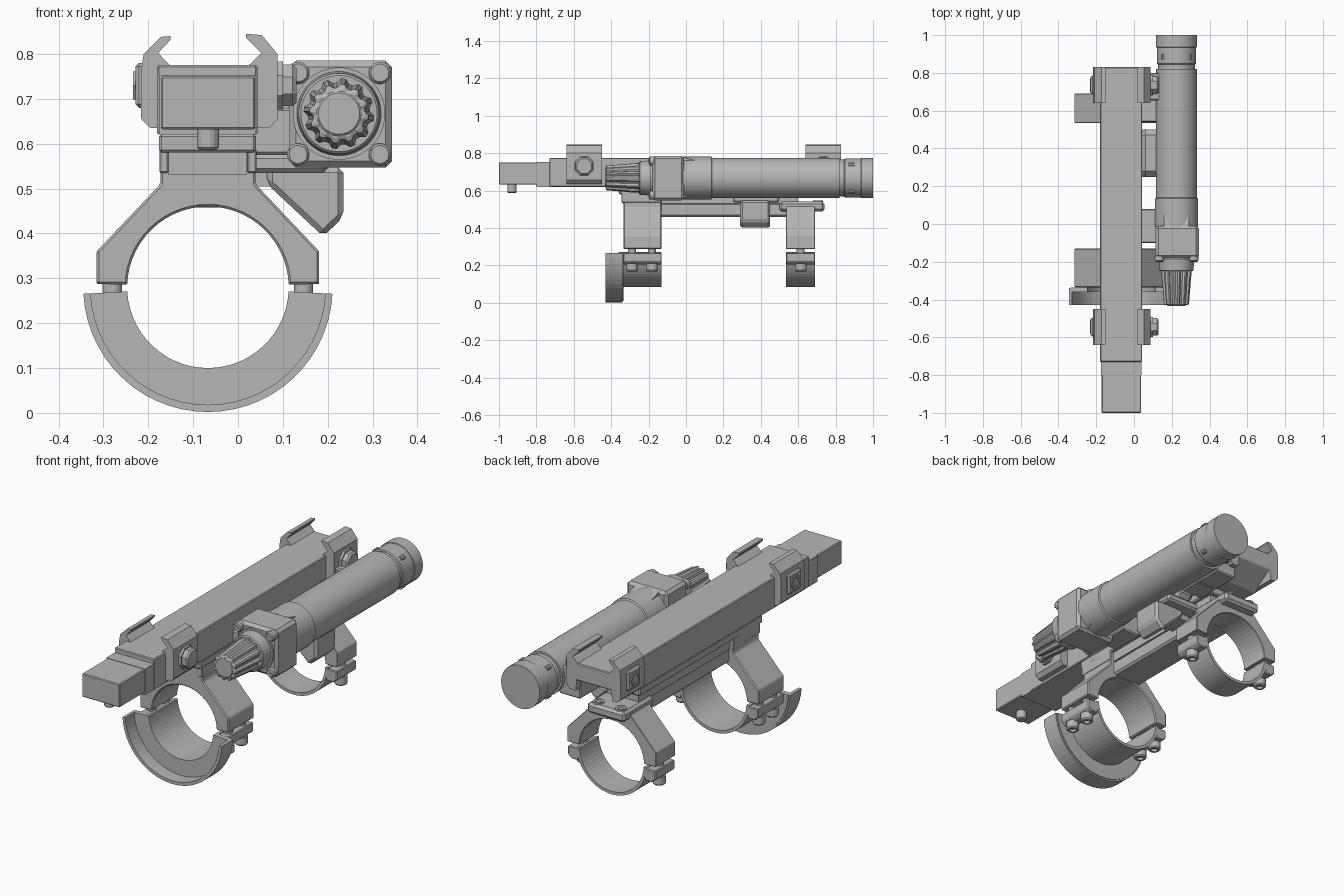
import bpy, bmesh, math
from mathutils import Matrix, Vector

if "Cube" in bpy.data.objects:
    bpy.data.objects.remove(bpy.data.objects["Cube"])

grey = bpy.data.materials.new("plain_grey")
grey.use_nodes = True
grey.diffuse_color = (0.47, 0.47, 0.47, 1)
grey.node_tree.nodes["Principled BSDF"].inputs["Base Color"].default_value = (0.47, 0.47, 0.47, 1)

CX, RZ, R_IN = -0.067, 0.28, 0.18     # ring centre and bore
TX, TZ = 0.225, 0.667                 # tube axis


def finish(bm, name, bevel=0):
    bmesh.ops.recalc_face_normals(bm, faces=bm.faces)
    mesh = bpy.data.meshes.new(name)
    bm.to_mesh(mesh)
    bm.free()
    obj = bpy.data.objects.new(name, mesh)
    bpy.context.collection.objects.link(obj)
    mesh.materials.append(grey)
    if bevel:
        mod = obj.modifiers.new("chamfer", "BEVEL")
        mod.width, mod.segments, mod.limit_method = bevel, 1, "ANGLE"
    return obj


def box(name, x, y, z, bevel=0):
    bm = bmesh.new()
    size = [b - a for a, b in (x, y, z)]
    mid = [(a + b) / 2 for a, b in (x, y, z)]
    bmesh.ops.create_cube(bm, size=1, matrix=Matrix.Translation(mid) @ Matrix.Diagonal((*size, 1)))
    return finish(bm, name, bevel)


def prism(name, pts, lo, hi, axis="y", bevel=0):
    """Extrude an (x, z) profile along y, or a (y, z) profile along x."""
    place = (lambda a, b, t: (a, t, b)) if axis == "y" else (lambda a, b, t: (t, a, b))
    bm = bmesh.new()
    face = bm.faces.new([bm.verts.new(place(a, b, lo)) for a, b in pts])
    new = bmesh.ops.extrude_face_region(bm, geom=[face])["geom"]
    bmesh.ops.translate(bm, vec=place(0, 0, hi - lo),
                        verts=[v for v in new if isinstance(v, bmesh.types.BMVert)])
    return finish(bm, name, bevel)


def lathe(name, profile, center, axis="y", n=40, flute=0):
    """Stack of (position, radius) circles along an axis; flute narrows every other pair."""
    dirs = {"y": Vector((0, 1, 0)), "x": Vector((1, 0, 0)), "z": Vector((0, 0, 1))}
    d = dirs[axis]
    u = dirs["z"] if axis != "z" else dirs["x"]
    w = d.cross(u)
    bm = bmesh.new()
    rings = []
    for t, r in profile:
        ring = []
        for i in range(n):
            a = 2 * math.pi * (i + 0.5) / n
            q = r * (1 - flute) if i % 4 > 1 else r
            ring.append(bm.verts.new(Vector(center) + d * t + u * q * math.cos(a) + w * q * math.sin(a)))
        rings.append(ring)
    for r0, r1 in zip(rings, rings[1:]):
        for i in range(n):
            j = (i + 1) % n
            bm.faces.new((r0[i], r0[j], r1[j], r1[i]))
    bm.faces.new(rings[0])
    bm.faces.new(rings[-1])
    return finish(bm, name)


def arc(r, start, end, n=28):
    return [(CX + r * math.cos(math.radians(start + (end - start) * i / n)),
             RZ + r * math.sin(math.radians(start + (end - start) * i / n))) for i in range(n + 1)]


def mirrored(pts):
    return pts + [(2 * CX - x, z) for x, z in reversed(pts)]


# Main beam, stepped nose and rising underside at the rear
prism("main_beam", [(-0.73, 0.62), (-0.73, 0.775), (0.83, 0.775), (0.83, 0.69), (0.70, 0.62)],
      -0.18, 0.043, "x", 0.004)
box("beam_shoulder", (-0.176, 0.04), (-0.8, -0.72), (0.62, 0.752))
box("beam_nose", (-0.172, 0.038), (-1, -0.79), (0.632, 0.75), 0.004)
lathe("nose_stud", [(0.587, 0.02), (0.592, 0.025), (0.635, 0.025)], (CX, -0.93, 0), "z", 16)
box("beam_underside", (-0.176, 0.04), (-0.36, 0.62), (0.58, 0.622), 0.006)
box("beam_slide", (-0.155, 0.02), (-0.34, 0.6), (0.53, 0.585))

# Rail joining the two rings
box("lower_rail", (-0.15, 0.016), (-0.14, 0.56), (0.458, 0.535), 0.01)
box("rear_tab", (-0.172, 0.038), (0.5, 0.74), (0.488, 0.54), 0.012)
for x in (-0.13, -0.005):
    lathe("tab_screw", [(0.535, 0.027), (0.546, 0.027), (0.546, 0.016), (0.541, 0.012)],
          (x, 0.705, 0), "z", 20)


# Split rings with screws
def clamp_ring(tag, y0, y1, screw_rows, top):
    edge = [(CX - 0.106, top), (CX - 0.106, 0.51), (CX - 0.248, 0.36), (CX - 0.248, 0.287)]
    prism(tag + "_ring_upper", list(reversed(edge)) + [(2 * CX - x, z) for x, z in edge]
          + arc(R_IN, 2, 178), y0, y1, bevel=0.005)
    prism(tag + "_ring_lower", arc(0.195, 183, 357) + arc(R_IN, 357, 183), y0, y1)
    for side in (-1, 1):
        lug = [(CX + side * x, z) for x, z in
               ((0.182, 0.266), (0.245, 0.266), (0.245, 0.222), (0.225, 0.205), (0.185, 0.205))]
        prism(tag + "_ring_lug", lug, y0, y1, bevel=0.004)
        for y in screw_rows:
            at = (CX + side * 0.213, y, 0)
            lathe(tag + "_ring_stud", [(0.2, 0.022), (0.36, 0.022)], at, "z", 16)
            lathe(tag + "_ring_screw", [(0.181, 0.014), (0.168, 0.016), (0.168, 0.026), (0.174, 0.031),
                                        (0.21, 0.031)], at, "z", 20)


clamp_ring("front", -0.335, -0.13, (-0.288, -0.182), 0.585)
clamp_ring("rear", 0.535, 0.69, (0.613,), 0.515)
for side in (-1, 1):
    xs = sorted((CX + side * 0.088, CX + side * 0.108))
    box("front_ring_cheek", xs, (-0.345, -0.13), (0.535, 0.59), 0.003)

# Half cup guard in front of the front ring
prism("guard_rim", arc(0.278, 183, 357) + arc(0.262, 357, 183), -0.43, -0.34)
prism("guard_back", arc(0.27, 183, 357) + arc(R_IN, 357, 183), -0.36, -0.335)

# Jaw clamps gripping an upper rail
left_jaw = [(-0.17, 0.635), (-0.195, 0.635), (-0.216, 0.655), (-0.216, 0.765), (-0.21, 0.80),
            (-0.172, 0.838), (-0.15, 0.84), (-0.15, 0.832), (-0.178, 0.802), (-0.15, 0.773)]
right_jaw = [(0.035, 0.635), (0.07, 0.635), (0.088, 0.655), (0.088, 0.80), (0.053, 0.842),
             (0.018, 0.845), (0.018, 0.836), (0.052, 0.802), (0.022, 0.773)]
for tag, y in (("front", -0.545), ("rear", 0.735)):
    prism(tag + "_left_jaw", left_jaw, y - 0.095, y + 0.095)
    prism(tag + "_right_jaw", right_jaw, y - 0.095, y + 0.095)
    box(tag + "_jaw_plate", (-0.229, -0.2), (y - 0.05, y + 0.05), (0.68, 0.78), 0.008)
    lathe(tag + "_jaw_nut", [(-0.222, 0.02), (-0.234, 0.024), (-0.234, 0.036), (-0.2, 0.036)],
          (0, y, 0.73), "x", 6)
    lathe(tag + "_jaw_bolt", [(0.08, 0.058), (0.1, 0.058), (0.1, 0.05), (0.122, 0.05), (0.13, 0.042)],
          (0, y, 0.73), "x", 8)

# Tube with end cap
lathe("tube", [(-0.02, 0.108), (0.82, 0.108), (0.82, 0.098), (0.86, 0.098)], (TX, 0, TZ), n=48)
lathe("end_cap", [(0.845, 0.1), (0.85, 0.104), (0.935, 0.104), (0.937, 0.108), (1.0, 0.108)],
      (TX, 0, TZ), n=48)
for i in range(4):
    a = math.radians(45 + 90 * i)
    lathe("cap_pin", [(0.87, 0.012), (0.9, 0.012)],
          (TX + 0.1 * math.cos(a), 0, TZ + 0.1 * math.sin(a)), n=10)

# Square housing, collars and corner screws
box("housing", (0.115, 0.343), (-0.18, -0.01), (0.547, 0.785), 0.014)
lathe("housing_sleeve", [(-0.015, 0.114), (0.135, 0.114), (0.14, 0.108)], (TX, 0, TZ), n=48)
prism("housing_taper", [(-0.02, 0.56), (-0.02, 0.78), (0.05, 0.76), (0.05, 0.58)], 0.16, 0.29, "x")
lathe("front_collar", [(-0.25, 0.085), (-0.245, 0.09), (-0.19, 0.094), (-0.19, 0.103), (-0.17, 0.103)],
      (TX, 0, TZ), n=40)
for sx in (-1, 1):
    for sz in (-1, 1):
        at = (TX + sx * 0.091, 0, TZ + sz * 0.091)
        lathe("housing_screw", [(-0.198, 0.02), (-0.192, 0.025), (-0.17, 0.025)], at, n=16)
        slot = box("screw_slot", (-0.022, 0.022), (-0.201, -0.197), (-0.003, 0.003))
        slot.matrix_world = Matrix.Translation(at) @ Matrix.Rotation(math.radians(30), 4, "Y")

# Fluted knob
lathe("knob", [(-0.43, 0.055), (-0.425, 0.066), (-0.27, 0.079), (-0.25, 0.079)],
      (TX, 0, TZ), n=48, flute=0.12)
lathe("knob_face", [(-0.434, 0.046), (-0.43, 0.05), (-0.42, 0.05)], (TX, 0, TZ), n=32)

# Arms tying the tube to the beam
box("rear_arm", (0.03, 0.15), (0.655, 0.8), (0.58, 0.72), 0.006)
box("rear_arm_step", (0.03, 0.15), (0.54, 0.66), (0.58, 0.66), 0.006)
box("middle_arm", (0.03, 0.15), (0.25, 0.5), (0.575, 0.66), 0.03)
box("front_arm", (0.03, 0.14), (-0.1, 0.08), (0.575, 0.68), 0.006)

# Angled lever block under the tube
prism("lever_block", [(0.065, 0.51), (0.19, 0.393), (0.235, 0.437), (0.235, 0.547), (0.065, 0.55)],
      0.29, 0.45, bevel=0.012)
box("lever_plate", (0.0, 0.2), (0.25, 0.5), (0.535, 0.577), 0.01)
box("lever_link", (0.0, 0.09), (0.31, 0.43), (0.505, 0.54))
